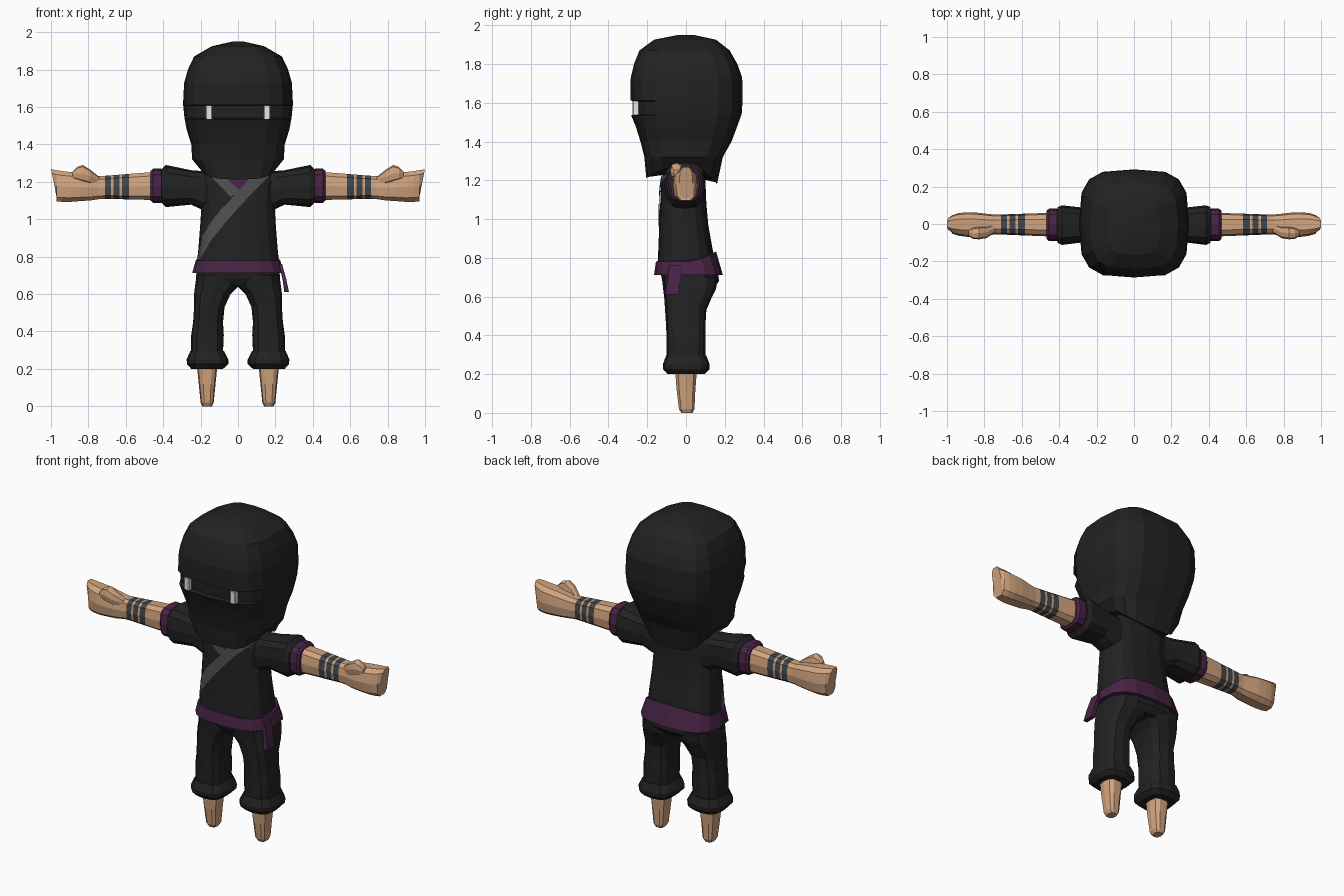
import bpy, bmesh, math
from mathutils import Vector
from mathutils.bvhtree import BVHTree


def material(name, r, g, b):
    m = bpy.data.materials.new(name)
    m.diffuse_color = (r, g, b, 1)
    return m


BLACK = material("black cloth", 0.016, 0.016, 0.016)
PURPLE = material("purple cloth", 0.065, 0.017, 0.062)
SKIN = material("skin", 0.64, 0.37, 0.21)
GREY = material("grey trim", 0.08, 0.08, 0.08)
SLATE = material("slate wraps", 0.055, 0.062, 0.07)
WHITE = material("eye white", 0.8, 0.8, 0.8)


def finish(name, bm, mats):
    mesh = bpy.data.meshes.new(name)
    bm.to_mesh(mesh)
    bm.free()
    for m in mats:
        mesh.materials.append(m)
    ob = bpy.data.objects.new(name, mesh)
    bpy.context.collection.objects.link(ob)
    return ob


def loft(name, rings, mats, axis="z", sides=12, power=3.0, phase=0.0,
         side=1, tweak=None, banded=()):
    """Skin rounded-square rings (pos, a0, a1, b0, b1) along z (a=x, b=y) or x (a=y, b=z)."""
    bm = bmesh.new()
    loops = []
    for i, (t, a0, a1, b0, b1) in enumerate(rings):
        loop = []
        for k in range(sides):
            ang = phase + 2 * math.pi * k / sides
            c, s = math.cos(ang), math.sin(ang)
            a = (a0 + a1) / 2 + (a1 - a0) / 2 * math.copysign(abs(c) ** (2 / power), c)
            b = (b0 + b1) / 2 + (b1 - b0) / 2 * math.copysign(abs(s) ** (2 / power), s)
            co = Vector((a, b, t)) if axis == "z" else Vector((t, a, b))
            if tweak:
                tweak(i, co)
            co.x *= side
            loop.append(bm.verts.new(co))
        loops.append(loop)
    for i in range(len(loops) - 1):
        for k in range(sides):
            j = (k + 1) % sides
            f = bm.faces.new((loops[i][k], loops[i][j], loops[i + 1][j], loops[i + 1][k]))
            f.material_index = 1 if i in banded else 0
    bm.faces.new(loops[0])
    bm.faces.new(loops[-1])
    bmesh.ops.recalc_face_normals(bm, faces=bm.faces)
    return finish(name, bm, mats)


# Hood with recessed eye slit and hanging hem
def shape_hood(i, co):
    if i == 0:
        co.z -= 0.065 * max(0, -co.y / 0.2) ** 2 + 0.10 * max(0, co.y / 0.16) ** 2
    if i in (5, 6) and co.y < 0 and abs(co.x) < 0.26:
        co.y += 0.022


loft("hood", [
    (1.28, -0.20, 0.20, -0.205, 0.16),
    (1.32, -0.245, 0.245, -0.215, 0.19),
    (1.40, -0.25, 0.25, -0.235, 0.235),
    (1.48, -0.275, 0.275, -0.26, 0.265),
    (1.535, -0.285, 0.285, -0.283, 0.285),
    (1.54, -0.286, 0.286, -0.283, 0.287),
    (1.607, -0.293, 0.293, -0.285, 0.292),
    (1.612, -0.294, 0.294, -0.286, 0.292),
    (1.73, -0.288, 0.288, -0.285, 0.29),
    (1.80, -0.268, 0.268, -0.268, 0.265),
    (1.87, -0.235, 0.235, -0.24, 0.225),
    (1.925, -0.14, 0.14, -0.165, 0.155),
    (1.95, -0.03, 0.03, -0.04, 0.04)],
    [BLACK], sides=16, power=3.4, tweak=shape_hood)

# Tunic body
torso = loft("tunic", [
    (0.74, -0.222, 0.222, -0.148, 0.145),
    (0.84, -0.212, 0.212, -0.143, 0.138),
    (0.97, -0.202, 0.202, -0.138, 0.115),
    (1.08, -0.195, 0.195, -0.133, 0.105),
    (1.20, -0.205, 0.205, -0.128, 0.10),
    (1.265, -0.18, 0.18, -0.11, 0.09),
    (1.32, -0.10, 0.10, -0.08, 0.07)],
    [BLACK], sides=16, power=2.8)

# Trims laid on the front of the tunic
surface = BVHTree.FromPolygons([v.co for v in torso.data.vertices],
                               [p.vertices for p in torso.data.polygons])


def front_strip(name, left, right, mat, lift, across=5, cuts=4):
    """Strip between two (x, z) edge lines, pressed onto the tunic front."""
    rows = []
    bm = bmesh.new()
    for i in range(len(left) - 1):
        for c in range(cuts + (i == len(left) - 2)):
            l = Vector(left[i]).lerp(Vector(left[i + 1]), c / cuts)
            r = Vector(right[i]).lerp(Vector(right[i + 1]), c / cuts)
            row = []
            for k in range(across):
                x, z = l.lerp(r, k / (across - 1))
                hit = surface.ray_cast(Vector((x, -1, z)), Vector((0, 1, 0)))[0]
                row.append(bm.verts.new((x, (hit.y if hit else 0) - lift, z)))
            rows.append(row)
    for p, q in zip(rows, rows[1:]):
        for k in range(across - 1):
            bm.faces.new((p[k], p[k + 1], q[k + 1], q[k]))
    return finish(name, bm, [mat])


front_strip("collar_inset", [(-0.09, 1.235), (-0.01, 1.15)],
            [(0.09, 1.235), (0.01, 1.15)], PURPLE, 0.004)
front_strip("short_lapel", [(-0.15, 1.235), (-0.04, 1.12)],
            [(-0.085, 1.235), (0.015, 1.15)], GREY, 0.006)
front_strip("long_lapel", [(0.08, 1.235), (-0.02, 1.13), (-0.13, 1.01), (-0.20, 0.90), (-0.214, 0.78)],
            [(0.17, 1.235), (0.06, 1.125), (-0.07, 0.98), (-0.15, 0.875), (-0.207, 0.78)], GREY, 0.008)


# Sash, rising and thicker at the back
def shape_sash(i, co):
    if i == 1 and co.y > 0.05:
        co.z += 0.05 * (co.y - 0.05) / 0.1


loft("sash", [
    (0.712, -0.245, 0.245, -0.165, 0.19),
    (0.78, -0.226, 0.226, -0.155, 0.155)],
    [PURPLE], sides=16, power=2.8, tweak=shape_sash)
loft("sash_tail", [
    (0.61, 0.247, 0.273, -0.108, -0.038),
    (0.68, 0.238, 0.258, -0.098, -0.028),
    (0.76, 0.218, 0.236, -0.085, -0.015)],
    [PURPLE], sides=4, power=40, phase=math.pi / 4)

# Seat of the trousers
loft("trouser_seat", [
    (0.645, -0.19, 0.19, -0.10, 0.145),
    (0.68, -0.224, 0.224, -0.122, 0.17),
    (0.74, -0.222, 0.222, -0.135, 0.165)],
    [BLACK], sides=16, power=2.8)


# Slanted knuckles
def shape_hand(i, co):
    if i == 13:
        co.x -= 0.2 * (1.27 - co.z)


for side, tag in ((-1, "left"), (1, "right")):
    # Eyes in the slit
    loft("eye_" + tag, [
        (1.537, 0.136, 0.174, -0.276, -0.24),
        (1.608, 0.136, 0.174, -0.276, -0.24)],
        [WHITE], sides=8, power=5, phase=math.pi / 8, side=side)
    # Trouser legs, rolled hems and feet
    loft("trouser_leg_" + tag, [
        (0.29, 0.08, 0.25, -0.10, 0.10),
        (0.38, 0.076, 0.25, -0.10, 0.10),
        (0.45, 0.08, 0.24, -0.103, 0.10),
        (0.53, 0.072, 0.235, -0.108, 0.105),
        (0.60, 0.04, 0.235, -0.113, 0.135),
        (0.64, 0.0, 0.23, -0.118, 0.155),
        (0.70, 0.0, 0.222, -0.125, 0.165)],
        [BLACK], side=side)
    loft("trouser_hem_" + tag, [
        (0.20, 0.08, 0.25, -0.095, 0.095),
        (0.225, 0.052, 0.272, -0.118, 0.12),
        (0.25, 0.052, 0.275, -0.12, 0.122),
        (0.295, 0.075, 0.255, -0.103, 0.105)],
        [BLACK], side=side)
    loft("foot_" + tag, [
        (0.0, 0.14, 0.19, -0.025, 0.035),
        (0.02, 0.13, 0.20, -0.038, 0.045),
        (0.12, 0.12, 0.21, -0.05, 0.05),
        (0.22, 0.11, 0.22, -0.058, 0.058)],
        [SKIN], sides=10, side=side)
    # Sleeve and its purple band
    loft("sleeve_" + tag, [
        (0.12, -0.09, 0.08, 1.04, 1.25),
        (0.20, -0.095, 0.082, 1.055, 1.258),
        (0.25, -0.095, 0.085, 1.078, 1.262),
        (0.385, -0.112, 0.10, 1.065, 1.29),
        (0.41, -0.10, 0.09, 1.09, 1.265)],
        [BLACK], axis="x", side=side)
    loft("sleeve_band_" + tag, [
        (0.40, -0.085, 0.075, 1.095, 1.26),
        (0.413, -0.092, 0.082, 1.088, 1.27),
        (0.455, -0.092, 0.082, 1.088, 1.27),
        (0.468, -0.08, 0.07, 1.10, 1.258)],
        [PURPLE], axis="x", side=side)
    # Forearm with three wraps, running into a fist
    arm = [(0.44, -0.067, 0.06, 1.10, 1.256)]
    for x in (0.583, 0.62, 0.633, 0.665, 0.678, 0.712):
        k = (x - 0.44) / 0.3
        arm.append((x, -0.067 + 0.012 * k, 0.06 - 0.01 * k, 1.10 + 0.008 * k, 1.256 - 0.024 * k))
    arm += [(0.745, -0.055, 0.05, 1.105, 1.232),
            (0.79, -0.065, 0.055, 1.098, 1.24),
            (0.85, -0.07, 0.062, 1.094, 1.25),
            (0.90, -0.068, 0.062, 1.09, 1.255),
            (0.94, -0.062, 0.058, 1.09, 1.26),
            (0.97, -0.052, 0.048, 1.093, 1.265),
            (1.0, -0.035, 0.035, 1.105, 1.27)]
    loft("arm_" + tag, arm, [SKIN, SLATE], axis="x", sides=10, side=side,
         tweak=shape_hand, banded=(1, 3, 5))
    loft("thumb_" + tag, [
        (0.74, -0.045, 0.0, 1.19, 1.225),
        (0.79, -0.076, -0.015, 1.19, 1.265),
        (0.83, -0.082, -0.015, 1.20, 1.29),
        (0.86, -0.08, -0.02, 1.21, 1.28),
        (0.885, -0.065, -0.03, 1.22, 1.255)],
        [SKIN], axis="x", sides=8, side=side)
